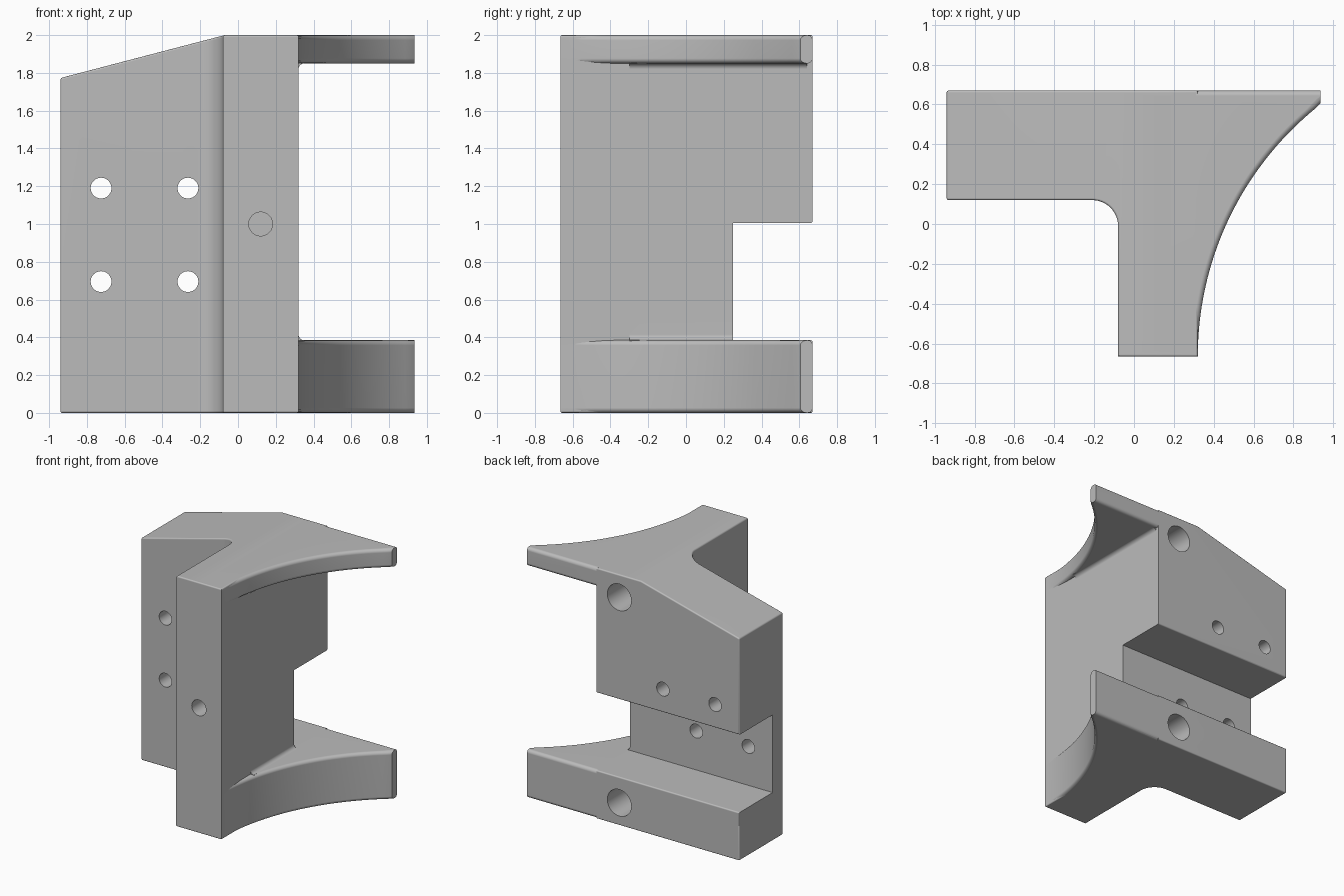
import bpy, bmesh, math
from mathutils import Matrix, Vector

cube = bpy.data.objects.get("Cube")
if cube:
    bpy.data.objects.remove(cube, do_unlink=True)

LEFT, WALL, TIP = -0.94, 0.32, 0.935
FRONT, BACK = -0.665, 0.67
LOW, HIGH, SHELF = 0.385, 1.85, 1.005
ROUND = 0.028

grey = bpy.data.materials.new("plain grey")
grey.use_nodes = True
grey.diffuse_color = (0.5, 0.5, 0.5, 1)
grey.node_tree.nodes["Principled BSDF"].inputs["Base Color"].default_value = (0.5, 0.5, 0.5, 1)


def arc(cx, cy, r, start, end, n):
    angles = [math.radians(start + (end - start) * i / n) for i in range(n + 1)]
    return [(cx + r * math.cos(a), cy + r * math.sin(a)) for a in angles]


def prism(name, outline, lo, hi, axis="z"):
    """Extrude an outline along z, or an (x, z) outline along y."""
    bm = bmesh.new()
    place = (lambda p: (p[0], p[1], lo)) if axis == "z" else (lambda p: (p[0], lo, p[1]))
    face = bm.faces.new([bm.verts.new(place(p)) for p in outline])
    move = Vector((0, 0, hi - lo)) if axis == "z" else Vector((0, hi - lo, 0))
    new = bmesh.ops.extrude_face_region(bm, geom=[face])["geom"]
    bmesh.ops.translate(bm, vec=move, verts=[v for v in new if isinstance(v, bmesh.types.BMVert)])
    bmesh.ops.recalc_face_normals(bm, faces=bm.faces)
    return finish(name, bm)


def finish(name, bm):
    mesh = bpy.data.meshes.new(name)
    bm.to_mesh(mesh)
    bm.free()
    mesh.materials.append(grey)
    obj = bpy.data.objects.new(name, mesh)
    bpy.context.collection.objects.link(obj)
    return obj


def combine(obj, other, operation):
    mod = obj.modifiers.new(operation.lower(), "BOOLEAN")
    mod.operation, mod.object, mod.solver = operation, other, "EXACT"
    bpy.context.view_layer.objects.active = obj
    bpy.ops.object.modifier_apply(modifier=mod.name)
    bpy.data.objects.remove(other, do_unlink=True)


def round_edges(obj, rule):
    bm = bmesh.new()
    bm.from_mesh(obj.data)
    bmesh.ops.dissolve_limit(bm, angle_limit=0.01, verts=bm.verts, edges=bm.edges)
    edges = [e for e in bm.edges if rule(e.verts[0].co, e.verts[1].co)]
    bmesh.ops.bevel(bm, geom=edges, offset=ROUND, segments=4, profile=0.5,
                    affect="EDGES", clamp_overlap=True)
    bm.to_mesh(obj.data)
    bm.free()


def near(a, b, i, value):
    return abs(a[i] - value) < 0.002 and abs(b[i] - value) < 0.002


def hole(x, z, radius, y0, y1):
    bm = bmesh.new()
    spin = Matrix.Translation((x, (y0 + y1) / 2, z)) @ Matrix.Rotation(math.pi / 2, 4, "X")
    bmesh.ops.create_cone(bm, cap_ends=True, segments=40, radius1=radius, radius2=radius,
                          depth=y1 - y0, matrix=spin)
    combine(bracket, finish("hole_cutter", bm), "DIFFERENCE")


# T-shaped body with a filleted inner corner
corner = arc(-0.21, -0.01, 0.13, 90, 0, 12)
bracket = prism("bracket", [(LEFT, BACK), (LEFT, 0.12)] + corner +
                [(-0.08, FRONT), (WALL, FRONT), (WALL, BACK)], 0, 2)

# sloping shoulder and rear channel
slope = prism("slope_cutter", [(-0.07, 2), (-1.2, 1.705), (-1.2, 2.3), (-0.07, 2.3)], -1, 1, "y")
combine(bracket, slope, "DIFFERENCE")
channel = prism("channel_cutter", [(-1.2, LOW), (1, LOW), (1, SHELF), (-1.2, SHELF)], 0.25, 1, "y")
combine(bracket, channel, "DIFFERENCE")


def body_rule(a, b):
    on_top = min(a.z, b.z) > 1.7 and not (near(a, b, 0, -0.07))
    lip = near(a, b, 1, BACK) and abs(a.z - b.z) < 0.001
    end_corner = near(a, b, 0, LEFT) and abs(a.y - b.y) < 0.001 and not near(a, b, 1, 0.25)
    return on_top or near(a, b, 2, 0) or lip or end_corner


round_edges(bracket, body_rule)

# curved wings, lower and upper
R = 1.608
sweep = math.degrees(math.asin((0.605 - FRONT) / R))
curve = arc(WALL + R, FRONT, R, 180, 180 - sweep, 40)
curve[-1] = (TIP, 0.605)
inner = 0.1


def wing_rule(a, b):
    flat = abs(a.z - b.z) < 0.001
    return flat and not near(a, b, 0, inner) and not near(a, b, 0, TIP)


for name, lo, hi in (("lower_wing", 0, LOW), ("upper_wing", HIGH, 2)):
    wing = prism(name, [(inner, FRONT)] + curve + [(TIP, BACK), (inner, BACK)], lo, hi)
    round_edges(wing, wing_rule)
    combine(bracket, wing, "UNION")

# small fillets where the wings meet the wall
for z, sign, end in ((LOW, 1, 0.25), (HIGH, -1, 0.64)):
    f = 0.03
    cove = [(WALL + f - f * math.cos(t * math.pi / 8), z + sign * (f - f * math.sin(t * math.pi / 8)))
            for t in range(5)]
    profile = cove + [(WALL + f, z - sign * 0.02), (WALL - 0.02, z - sign * 0.02),
                      (WALL - 0.02, z + sign * f)]
    combine(bracket, prism("fillet", profile, -0.3, end, "y"), "UNION")

# through holes, front socket and rear sockets
for x in (-0.725, -0.265):
    for z in (0.695, 1.19):
        hole(x, z, 0.055, -0.5, 1)
hole(0.12, 1.0, 0.063, -1, -0.25)
for z in (0.18, 1.82):
    hole(0.12, z, 0.106, 0.2, 1)

# smooth rounded edges, flat broad faces
bpy.ops.object.select_all(action="DESELECT")
bracket.select_set(True)
bpy.context.view_layer.objects.active = bracket
bpy.ops.object.shade_smooth_by_angle(angle=math.radians(30))
weighted = bracket.modifiers.new("even_shading", "WEIGHTED_NORMAL")
weighted.keep_sharp = True
